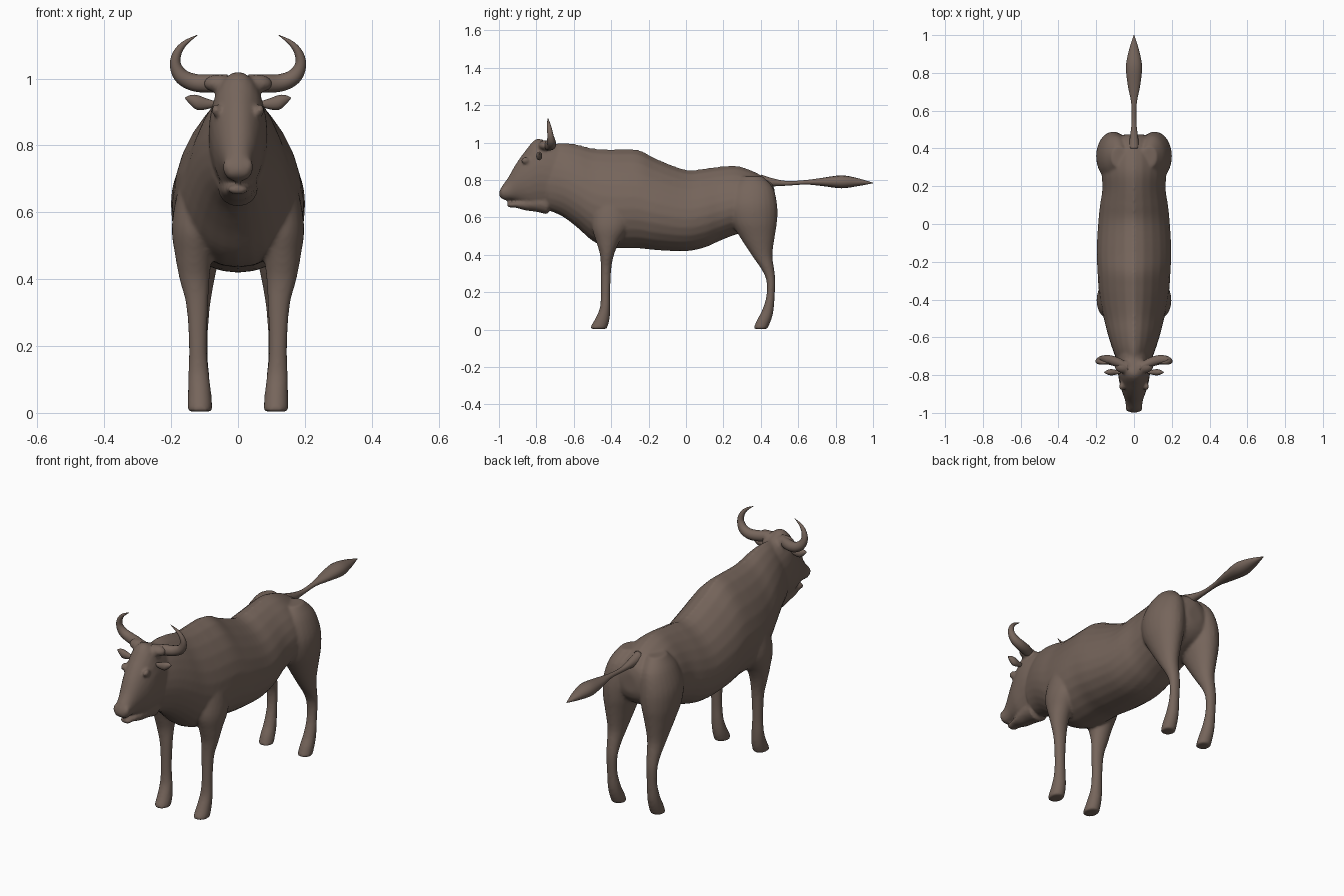
import bpy, bmesh, math
from mathutils import Vector

if "Cube" in bpy.data.objects:
    bpy.data.objects.remove(bpy.data.objects["Cube"])

brown = bpy.data.materials.new("brown_hide")
brown.diffuse_color = (0.18, 0.13, 0.105, 1)
brown.use_nodes = True
brown.node_tree.nodes["Principled BSDF"].inputs["Base Color"].default_value = brown.diffuse_color


def smooth_path(rows, steps):
    """Catmull-Rom interpolation of rows of numbers."""
    out = []
    for i in range(len(rows) - 1):
        p0, p1 = rows[max(i - 1, 0)], rows[i]
        p2, p3 = rows[i + 1], rows[min(i + 2, len(rows) - 1)]
        for k in range(steps):
            t = k / steps
            out.append([0.5 * (2 * b + (c - a) * t + (2 * a - 5 * b + 4 * c - d) * t * t
                               + (3 * b - a - 3 * c + d) * t ** 3)
                        for a, b, c, d in zip(p0, p1, p2, p3)])
    out.append(list(rows[-1]))
    return out


def finish(name, bm):
    bmesh.ops.recalc_face_normals(bm, faces=bm.faces)
    me = bpy.data.meshes.new(name)
    bm.to_mesh(me)
    bm.free()
    me.materials.append(brown)
    me.polygons.foreach_set("use_smooth", [True] * len(me.polygons))
    ob = bpy.data.objects.new(name, me)
    bpy.context.collection.objects.link(ob)
    return ob


def skin(name, rings):
    bm = bmesh.new()
    loops = [[bm.verts.new(p) for p in r] for r in rings]
    n = len(loops[0])
    for a, b in zip(loops, loops[1:]):
        for i in range(n):
            bm.faces.new((a[i], a[(i + 1) % n], b[(i + 1) % n], b[i]))
    bm.faces.new(loops[0])
    bm.faces.new(loops[-1])
    return finish(name, bm)


def loft(name, rows, side=1, n=24, steps=4, peak=0.5):
    """Rows: edge point a (y, z), edge point b (y, z), centre x, half width."""
    k = math.log(peak) / math.log(0.5)
    rings = []
    for ya, za, yb, zb, cx, hw in smooth_path(rows, steps):
        ring = []
        for i in range(n):
            t = 2 * math.pi * i / n
            s = max(0, (1 - math.cos(t)) / 2) ** k
            ring.append((side * (cx + max(hw, 0.001) * math.sin(t)),
                         ya + (yb - ya) * s, za + (zb - za) * s))
        rings.append(ring)
    return skin(name, rings)


def tube(name, rows, side):
    """Rows: centre x, y, z, radius; the path lies close to an xz plane."""
    path = smooth_path(rows, 5)
    rings = []
    for i, (x, y, z, r) in enumerate(path):
        a, b = path[max(i - 1, 0)], path[min(i + 1, len(path) - 1)]
        d = Vector((b[0] - a[0], 0, b[2] - a[2])).normalized()
        u = Vector((d.z, 0, -d.x))
        ring = []
        for k in range(14):
            t = 2 * math.pi * k / 14
            p = Vector((x, y, z)) + max(r, 0.001) * (u * math.cos(t) + Vector((0, 1, 0)) * math.sin(t))
            ring.append((side * p.x, p.y, p.z))
        rings.append(ring)
    return skin(name, rings)


def ball(name, loc, size):
    bm = bmesh.new()
    bmesh.ops.create_uvsphere(bm, u_segments=14, v_segments=8, radius=1)
    for v in bm.verts:
        v.co = Vector([c + s * q for c, s, q in zip(loc, size, v.co)])
    return finish(name, bm)


def upright(rows):
    """Body rows y, top z, bottom z, half width -> loft rows."""
    return [(y, a, y, b, 0, w) for y, a, b, w in rows]


def level(rows):
    """Leg rows z, front y, back y, centre x, half width -> loft rows."""
    return [(f, z, b, z, cx, w) for z, f, b, cx, w in rows]


# trunk, from the throat to the rump
parts = [loft("body", upright([
    (-.74, .99, .64, .085), (-.66, 1.0, .605, .115), (-.58, .99, .545, .14), (-.50, .97, .475, .16),
    (-.42, .965, .44, .178), (-.34, .965, .435, .188), (-.25, .96, .435, .193), (-.15, .91, .425, .198),
    (0, .855, .42, .19), (.10, .862, .44, .18), (.18, .872, .475, .168), (.27, .876, .51, .17),
    (.35, .852, .53, .165), (.42, .815, .56, .14), (.46, .785, .60, .10), (.475, .74, .64, .04)]), peak=.6)]

# skull and muzzle
parts.append(loft("head", [
    (-.64, .97, -.64, .65, 0, .08), (-.73, 1.0, -.73, .65, 0, .088), (-.80, 1.02, -.78, .65, 0, .085),
    (-.86, .955, -.83, .655, 0, .076), (-.91, .885, -.87, .672, 0, .062), (-.95, .815, -.91, .688, 0, .048),
    (-.982, .77, -.94, .693, 0, .043), (-.998, .738, -.965, .693, 0, .038), (-1.0, .718, -.985, .70, 0, .02)]))

# lower jaw
parts.append(loft("jaw", [
    (-.74, .73, -.74, .615, 0, .06), (-.80, .72, -.80, .63, 0, .055), (-.86, .70, -.86, .638, 0, .045),
    (-.91, .686, -.91, .652, 0, .034), (-.94, .682, -.945, .654, 0, .03), (-.957, .675, -.957, .662, 0, .015)]))

for s in (1, -1):
    # fore legs with shoulders
    parts.append(loft("fore_leg", level([
        (.76, -.44, -.32, .10, .04), (.68, -.49, -.29, .112, .064), (.56, -.505, -.30, .128, .07),
        (.47, -.48, -.355, .132, .056), (.40, -.46, -.385, .130, .045), (.32, -.455, -.40, .122, .033),
        (.20, -.455, -.405, .120, .027), (.12, -.46, -.405, .118, .031), (.06, -.485, -.408, .115, .035),
        (.02, -.508, -.418, .114, .037), (.004, -.512, -.425, .114, .036)]), s))
    # hind legs with thighs
    parts.append(loft("hind_leg", level([
        (.82, .30, .41, .08, .04), (.76, .25, .465, .095, .07), (.67, .225, .487, .107, .09),
        (.58, .24, .487, .112, .086), (.50, .285, .475, .115, .068), (.40, .35, .462, .116, .046),
        (.32, .405, .472, .117, .034), (.26, .43, .478, .117, .029), (.18, .43, .474, .117, .027),
        (.10, .405, .468, .116, .031), (.05, .378, .455, .115, .035), (.004, .36, .435, .114, .036)]), s))
    # brow, nostril and horn boss
    parts.append(ball("eye", (s * .066, -.86, .905), (.014, .022, .018)))
    parts.append(ball("nostril", (s * .028, -.972, .735), (.018, .022, .028)))
    parts.append(ball("horn_boss", (s * .055, -.755, .985), (.05, .035, .028)))

# fuse the trunk, head and legs into one skin
bpy.ops.object.select_all(action='DESELECT')
for p in parts:
    p.select_set(True)
bpy.context.view_layer.objects.active = parts[0]
bpy.ops.object.join()
body = parts[0]
rm = body.modifiers.new("fuse", 'REMESH')
rm.mode = 'VOXEL'
rm.voxel_size = 0.008
rm.use_smooth_shade = True
sm = body.modifiers.new("soften", 'SMOOTH')
sm.factor = 0.5
sm.iterations = 5

for s, tag in ((1, "left"), (-1, "right")):
    # curved horn
    tube("horn_" + tag, [
        (.03, -.76, .988, .024), (.08, -.735, .985, .027), (.13, -.72, .988, .026), (.168, -.72, 1.006, .023),
        (.187, -.725, 1.04, .017), (.182, -.73, 1.075, .013), (.16, -.735, 1.105, .008), (.122, -.738, 1.13, .001)], s)
    # leaf-shaped ear
    ear = [(.07, .925, .008), (.09, .924, .015), (.12, .928, .022), (.14, .935, .016), (.158, .942, .002)]
    skin("ear_" + tag, [[(s * x, -.785 + h * .75 * math.sin(t), z + h * math.cos(t))
                         for t in [2 * math.pi * i / 12 for i in range(12)]]
                        for x, z, h in smooth_path(ear, 4)])

# tail with tuft
loft("tail", upright([
    (.40, .83, .75, .03), (.46, .81, .765, .022), (.54, .795, .77, .013), (.64, .80, .776, .015),
    (.73, .812, .768, .033), (.83, .825, .756, .044), (.91, .812, .766, .03), (.97, .795, .777, .012),
    (1.0, .786, .783, .002)]), n=14)
